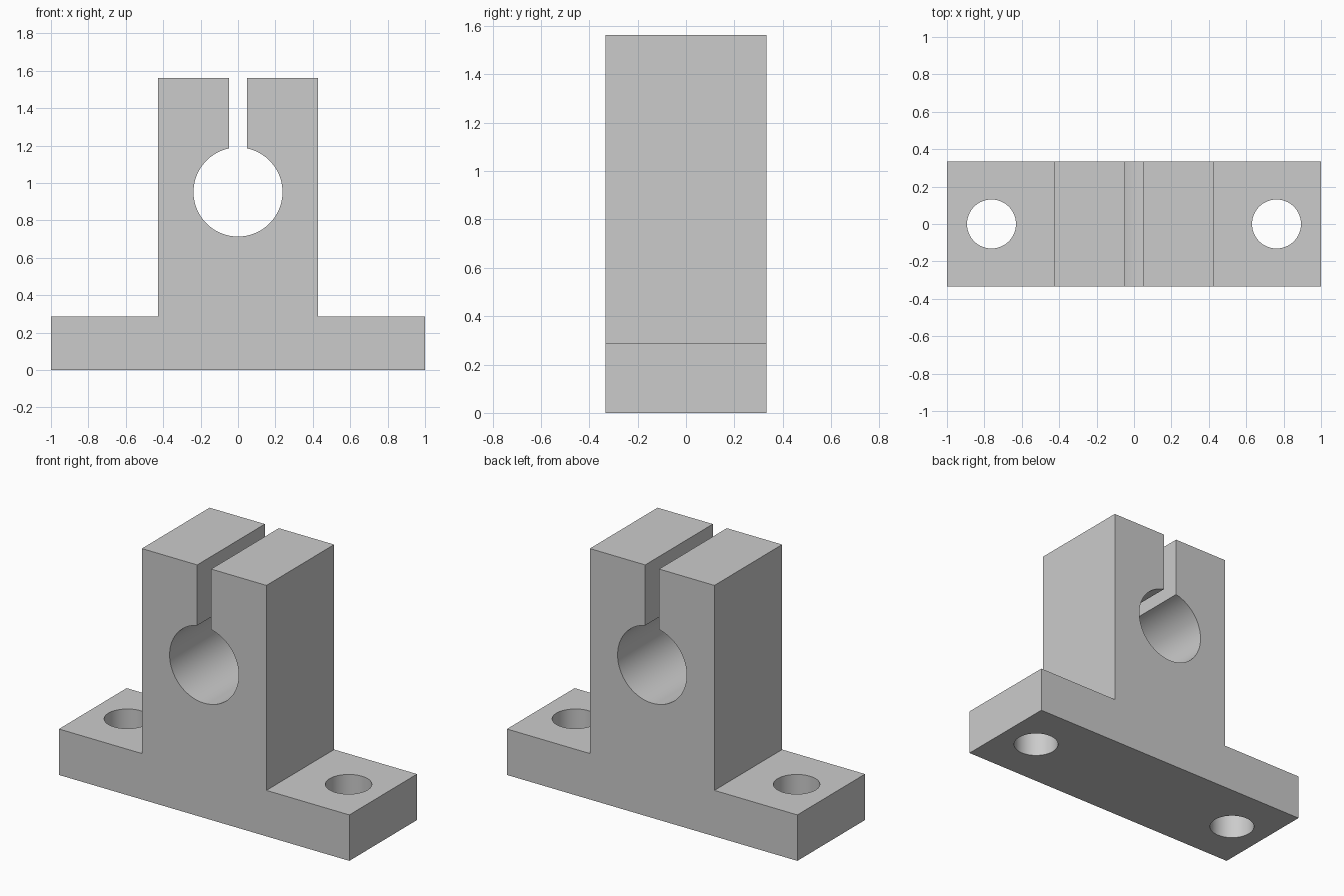
import bpy, bmesh, math

if "Cube" in bpy.data.objects:
    bpy.data.objects.remove(bpy.data.objects["Cube"])

BASE_H, TOP = 0.286, 1.562
HALF_W, HALF_D = 0.429, 0.333
BORE_Z, BORE_R, SLOT = 0.952, 0.238, 0.048
BOLT_X, BOLT_R = 0.762, 0.131

# Front profile: flanged foot, upright, clamp slot and shaft bore in one outline
start = math.asin(SLOT / BORE_R)
steps = 64
bore = []
for i in range(steps + 1):
    a = start + (2 * math.pi - 2 * start) * i / steps
    bore.append((BORE_R * math.sin(a), BORE_Z + BORE_R * math.cos(a)))
right = [(1, 0), (1, BASE_H), (HALF_W, BASE_H), (HALF_W, TOP), (SLOT, TOP)]
left = [(-x, z) for x, z in reversed(right)]
outline = right + bore + left

bm = bmesh.new()
face = bm.faces.new([bm.verts.new((x, -HALF_D, z)) for x, z in outline])
ext = bmesh.ops.extrude_face_region(bm, geom=[face], use_keep_orig=True)
moved = [g for g in ext["geom"] if isinstance(g, bmesh.types.BMVert)]
bmesh.ops.translate(bm, verts=moved, vec=(0, 2 * HALF_D, 0))
bmesh.ops.recalc_face_normals(bm, faces=bm.faces)
mesh = bpy.data.meshes.new("shaft_support")
bm.to_mesh(mesh)
bm.free()
body = bpy.data.objects.new("shaft_support", mesh)
bpy.context.collection.objects.link(body)

# Bolt holes through both flanges
for side in (-1, 1):
    bpy.ops.mesh.primitive_cylinder_add(vertices=64, radius=BOLT_R, depth=1,
                                        location=(side * BOLT_X, 0, BASE_H / 2))
    cutter = bpy.context.object
    cutter.name = "bolt_hole_cutter"
    cutter.hide_render = True
    cut = body.modifiers.new("bolt_hole", 'BOOLEAN')
    cut.operation, cut.solver, cut.object = 'DIFFERENCE', 'EXACT', cutter
    bpy.context.view_layer.objects.active = body
    bpy.ops.object.modifier_apply(modifier=cut.name)
    bpy.data.objects.remove(cutter)

# Smooth bores, sharp block edges
bpy.ops.object.select_all(action='DESELECT')
body.select_set(True)
bpy.context.view_layer.objects.active = body
bpy.ops.object.shade_smooth_by_angle(angle=math.radians(30))
